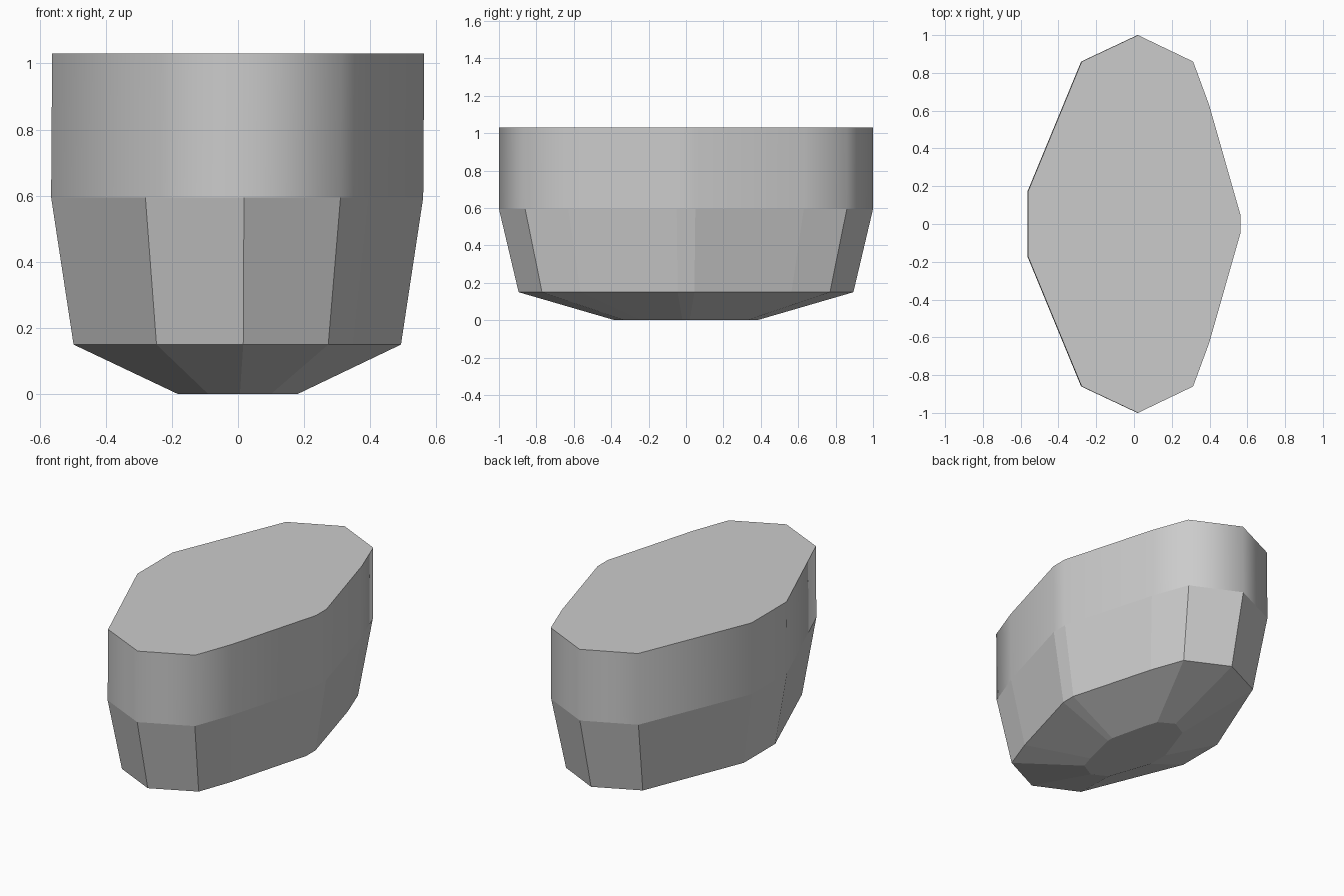
import bpy
import bmesh

cube = bpy.data.objects.get("Cube")
if cube:
    bpy.data.objects.remove(cube, do_unlink=True)

grey = bpy.data.materials.new("plain grey")
grey.use_nodes = True
grey.diffuse_color = (0.6, 0.6, 0.6, 1)
grey.node_tree.nodes["Principled BSDF"].inputs["Base Color"].default_value = (0.6, 0.6, 0.6, 1)

# Back half of the faceted outline, mirrored in y to close the loop
right_half = [(0.56, 0.05), (0.395, 0.63), (0.31, 0.86)]
left_half = [(-0.28, 0.86), (-0.565, 0.17)]
back = right_half + [(0.018, 1.0)] + left_half
outline = back + [(x, -y) for x, y in reversed(back)]

# Height, x scale, y scale and x shift of each ring, from base to rim
rings = [
    (0.0, 0.32, 0.38, 0.0),
    (0.15, 0.88, 0.895, 0.0),
    (0.595, 1.0, 1.0, 0.0),
    (1.03, 1.0, 1.0, 0.003),
]

bm = bmesh.new()
loops = [[bm.verts.new((x * sx + dx, y * sy, z)) for x, y in outline]
         for z, sx, sy, dx in rings]
bm.faces.new(loops[0][::-1])
bm.faces.new(loops[-1])
count = len(outline)
for level, (low, high) in enumerate(zip(loops, loops[1:])):
    for i in range(count):
        j = (i + 1) % count
        wall = bm.faces.new((low[i], low[j], high[j], high[i]))
        # Only the upright band is smooth
        wall.smooth = level == 2

# Keep the rim and the shoulder crisp
for edge in bm.edges:
    a, b = edge.verts
    if abs(a.co.z - b.co.z) < 0.001:
        edge.smooth = False

bmesh.ops.recalc_face_normals(bm, faces=bm.faces)
mesh = bpy.data.meshes.new("faceted_body")
bm.to_mesh(mesh)
bm.free()
mesh.materials.append(grey)
body = bpy.data.objects.new("faceted_body", mesh)
bpy.context.collection.objects.link(body)
